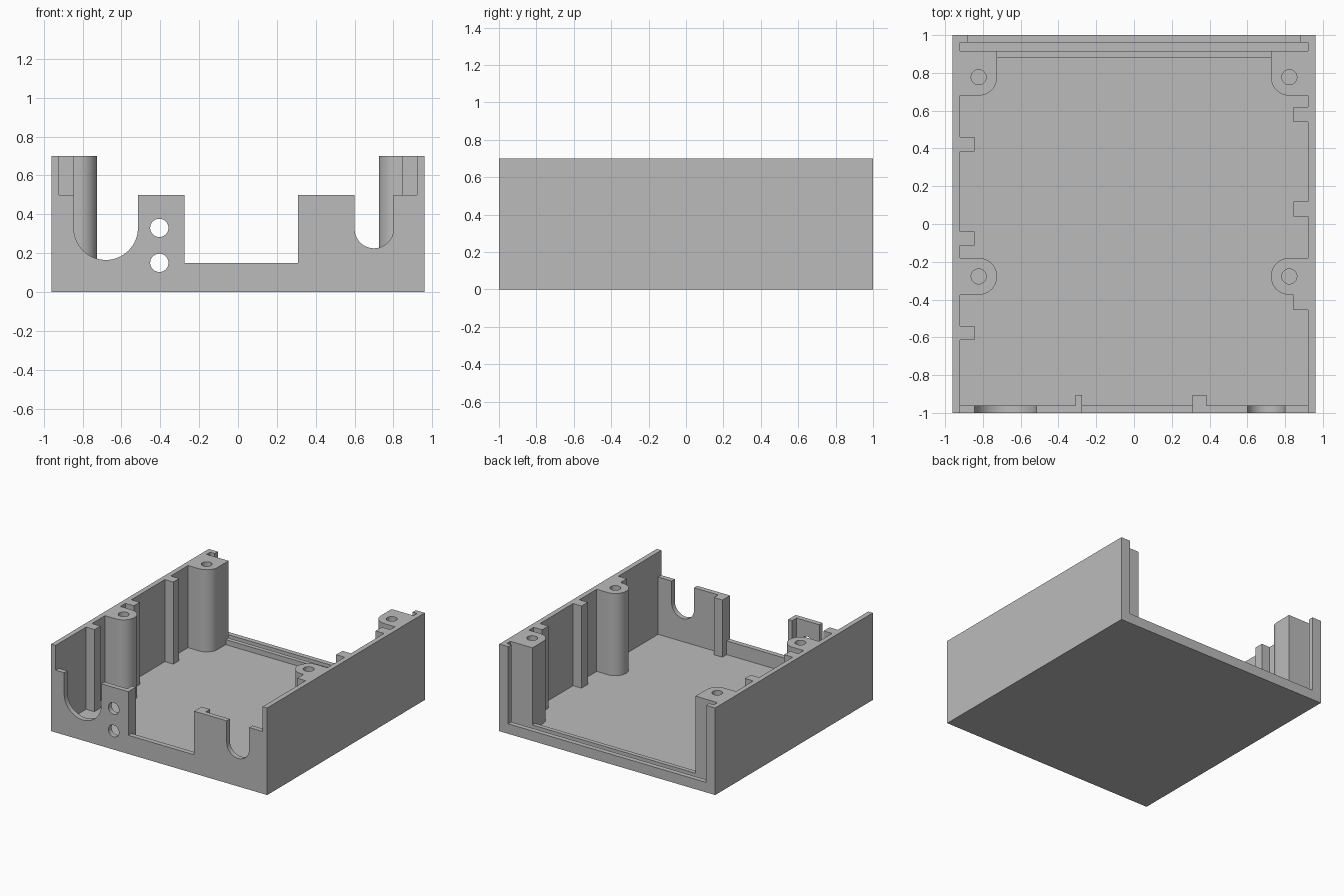
import bpy, bmesh, math

if "Cube" in bpy.data.objects:
    bpy.data.objects.remove(bpy.data.objects["Cube"])

WALL_X, FLOOR, SILL, TOP = 0.92, 0.04, 0.08, 0.70
POST_X, POST_R, MID_Y, BACK_Y = 0.8225, 0.0975, -0.2775, 0.7775

grey = bpy.data.materials.new("grey_plastic")
grey.diffuse_color = (0.5, 0.5, 0.5, 1)
grey.use_nodes = True
grey.node_tree.nodes["Principled BSDF"].inputs["Base Color"].default_value = grey.diffuse_color


def prism(name, pts, lo, hi, axis="z"):
    """Extrude a 2D outline along z, or an (x, z) outline along y."""
    bm = bmesh.new()
    put = (lambda a, b, c: (a, b, c)) if axis == "z" else (lambda a, b, c: (a, c, b))
    low = [bm.verts.new(put(a, b, lo)) for a, b in pts]
    high = [bm.verts.new(put(a, b, hi)) for a, b in pts]
    bm.faces.new(low)
    bm.faces.new(high)
    n = len(pts)
    for i in range(n):
        j = (i + 1) % n
        bm.faces.new((low[i], low[j], high[j], high[i]))
    bmesh.ops.recalc_face_normals(bm, faces=bm.faces)
    mesh = bpy.data.meshes.new(name)
    bm.to_mesh(mesh)
    bm.free()
    obj = bpy.data.objects.new(name, mesh)
    bpy.context.collection.objects.link(obj)
    mesh.materials.append(grey)
    return obj


def rect(x0, x1, y0, y1):
    return [(x0, y0), (x1, y0), (x1, y1), (x0, y1)]


def arc(cx, cy, r, a0, a1, n):
    return [(cx + r * math.cos(math.radians(a0 + (a1 - a0) * i / n)),
             cy + r * math.sin(math.radians(a0 + (a1 - a0) * i / n))) for i in range(n + 1)]


def side(ribs):
    """Inner outline of one side wall, front to back, with ribs and screw posts."""
    bumps = [(y0, y1, [(0.845, y0), (0.845, y1)]) for y0, y1 in ribs]
    bumps.append((-0.375, -0.18, arc(POST_X, MID_Y, POST_R, 270, 90, 24)))
    bumps.sort(key=lambda b: b[0])
    pts = [(WALL_X, -0.96)]
    for y0, y1, inner in bumps:
        if abs(pts[-1][1] - y0) < 1e-4:
            pts.pop()                       # rib that merges into a post
        else:
            pts.append((WALL_X, y0))
        pts += inner + [(WALL_X, y1)]
    pts.append((WALL_X, BACK_Y - POST_R))
    pts += arc(POST_X, BACK_Y, POST_R, 270, 180, 12)
    return pts + [(0.725, 0.88)]


# Solid block and the interior outline, with its ribs and posts left standing
case = prism("enclosure_base", rect(-0.96, 0.96, -1, 1), 0, TOP)
right = side([(-0.455, -0.375), (0.04, 0.12), (0.54, 0.62)])
left = side([(-0.615, -0.54), (-0.115, -0.04), (0.385, 0.46)])
front = []
for x0, x1 in ((-0.31, -0.275), (0.31, 0.385)):
    front += [(x0, -0.96), (x0, -0.905), (x1, -0.905), (x1, -0.96)]
outline = front + right + [(-x, y) for x, y in reversed(left)]
cutters = [prism("interior", outline, FLOOR, 1)]

# Rear panel slot, inner ridge and rear opening
cutters.append(prism("panel_slot", rect(-WALL_X, WALL_X, 0.915, 0.96), FLOOR, 1))
cutters.append(prism("ridge_gap", rect(-0.725, 0.725, 0.86, 0.93), SILL, 1))
cutters.append(prism("rear_opening", rect(-0.88, 0.88, 0.94, 1.1), SILL, 1))

# Lowered front wall, wide front gap and two U-shaped cable notches
cutters.append(prism("front_step", rect(-WALL_X, WALL_X, -1.1, -0.85), 0.5, 1))
cutters.append(prism("front_gap", rect(-0.275, 0.31, -1.1, -0.93), 0.15, 1))
for x, z, r in ((-0.68, 0.33, 0.165), (0.70, 0.325, 0.10)):
    u = [(x + r, 0.9), (x - r, 0.9)] + arc(x, z, r, 180, 360, 32)
    cutters.append(prism("cable_notch", u, -1.1, -0.93, "y"))

# Round front holes and screw holes in the posts
for z in (0.33, 0.15):
    cutters.append(prism("front_hole", arc(-0.405, z, 0.047, 0, 350, 35), -1.1, -0.93, "y"))
for x in (-POST_X, POST_X):
    for y in (MID_Y, BACK_Y):
        cutters.append(prism("screw_hole", arc(x, y, 0.04, 0, 345, 23), 0.2, 1))

for cutter in cutters:
    cutter.hide_render = True
    mod = case.modifiers.new(cutter.name, "BOOLEAN")
    mod.operation, mod.solver, mod.object = "DIFFERENCE", "EXACT", cutter

# Bake the cuts, then drop the cutters
bpy.context.view_layer.update()
baked = bpy.data.meshes.new_from_object(case.evaluated_get(bpy.context.evaluated_depsgraph_get()))
case.modifiers.clear()
case.data = baked
for cutter in cutters:
    bpy.data.objects.remove(cutter)

bpy.context.view_layer.objects.active = case
case.select_set(True)
bpy.ops.object.shade_smooth_by_angle(angle=math.radians(30))
